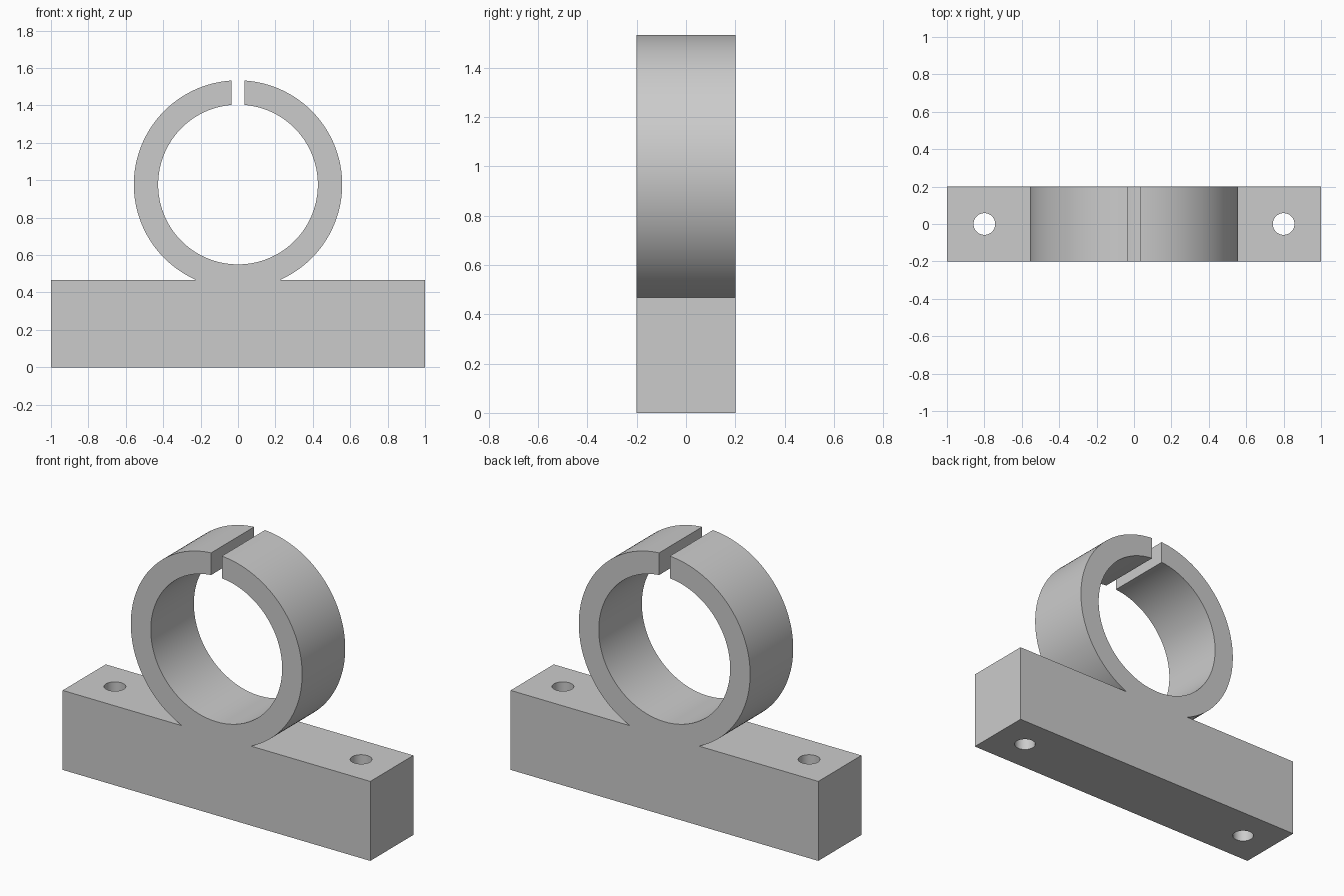
import bpy
import bmesh
import math

if "Cube" in bpy.data.objects:
    bpy.data.objects.remove(bpy.data.objects["Cube"], do_unlink=True)

DEPTH = 0.4
BLOCK_TOP = 0.467
RING_Z = 0.977
OUTER, INNER = 0.557, 0.427
SLIT = 0.035          # half width of the gap at the top
HOLE_X, HOLE_R = 0.8, 0.058

grey = bpy.data.materials.new("light grey")
grey.use_nodes = True
colour = (0.6, 0.6, 0.6, 1)
grey.diffuse_color = colour
grey.node_tree.nodes["Principled BSDF"].inputs["Base Color"].default_value = colour


def arc(radius, start, end, steps):
    """Points on a circle around the ring centre, in the x-z plane."""
    angles = [start + (end - start) * i / steps for i in range(steps + 1)]
    return [(radius * math.cos(a), RING_Z + radius * math.sin(a)) for a in angles]


# One closed outline: block, right outer arc, bore, left outer arc
foot = math.asin((BLOCK_TOP - RING_Z) / OUTER)
outer_gap = math.acos(SLIT / OUTER)
inner_gap = math.acos(SLIT / INNER)
right = arc(OUTER, foot, outer_gap, 64)
bore = arc(INNER, inner_gap, -math.pi - inner_gap, 128)
left = [(-x, z) for x, z in reversed(right)]
outline = [(-1, 0), (1, 0), (1, BLOCK_TOP)] + right + bore + left + [(-1, BLOCK_TOP)]

bm = bmesh.new()
face = bm.faces.new([bm.verts.new((x, -DEPTH / 2, z)) for x, z in outline])
back = bmesh.ops.extrude_face_region(bm, geom=[face])
bmesh.ops.translate(bm, vec=(0, DEPTH, 0),
                    verts=[v for v in back["geom"] if isinstance(v, bmesh.types.BMVert)])
bmesh.ops.recalc_face_normals(bm, faces=bm.faces)
mesh = bpy.data.meshes.new("ring_clamp")
bm.to_mesh(mesh)
bm.free()
mesh.materials.append(grey)
clamp = bpy.data.objects.new("ring_clamp", mesh)
bpy.context.collection.objects.link(clamp)
bpy.context.view_layer.objects.active = clamp

# Bolt holes through both ends of the block
for side, sign in (("left", 1), ("right", -1)):
    bpy.ops.mesh.primitive_cylinder_add(vertices=48, radius=HOLE_R, depth=BLOCK_TOP + 0.2,
                                        location=(sign * HOLE_X, 0, BLOCK_TOP / 2))
    cutter = bpy.context.object
    cutter.name = side + "_hole_cutter"
    cutter.data.materials.append(grey)
    bpy.context.view_layer.objects.active = clamp
    cut = clamp.modifiers.new(side + "_hole", "BOOLEAN")
    cut.operation = "DIFFERENCE"
    cut.solver = "EXACT"
    cut.object = cutter
    bpy.ops.object.modifier_apply(modifier=cut.name)
    bpy.data.objects.remove(cutter, do_unlink=True)

bpy.ops.object.select_all(action="DESELECT")
clamp.select_set(True)
bpy.context.view_layer.objects.active = clamp
bpy.ops.object.shade_smooth_by_angle(angle=math.radians(30))
